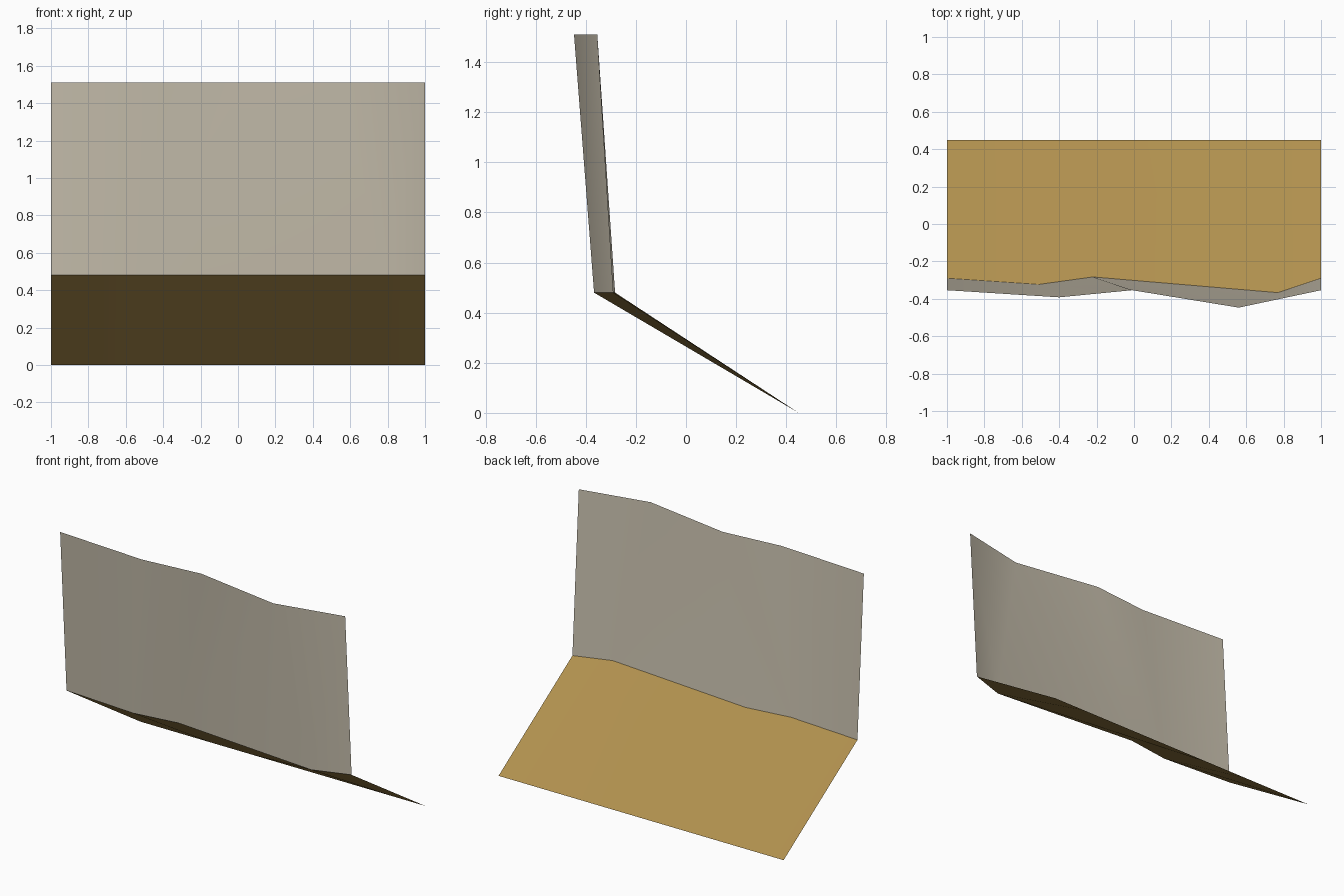
import bpy
import bmesh

if "Cube" in bpy.data.objects:
    bpy.data.objects.remove(bpy.data.objects["Cube"])


def material(name, rgb):
    m = bpy.data.materials.new(name)
    m.diffuse_color = (*rgb, 1.0)
    m.use_nodes = True
    m.node_tree.nodes["Principled BSDF"].inputs["Base Color"].default_value = m.diffuse_color
    return m


def ruled_sheet(name, lower, upper, mat):
    """Thin sheet spanning two lines of points."""
    bm = bmesh.new()
    a = [bm.verts.new(p) for p in lower]
    b = [bm.verts.new(p) for p in upper]
    for i in range(len(a) - 1):
        bm.faces.new((a[i], a[i + 1], b[i + 1], b[i]))
    mesh = bpy.data.meshes.new(name)
    bm.to_mesh(mesh)
    bm.free()
    mesh.materials.append(mat)
    ob = bpy.data.objects.new(name, mesh)
    bpy.context.collection.objects.link(ob)
    bpy.ops.object.select_all(action='DESELECT')
    ob.select_set(True)
    bpy.context.view_layer.objects.active = ob
    bpy.ops.object.shade_smooth_by_angle()
    return ob


gold = material("ochre", (0.434, 0.279, 0.076))
cream = material("warm_grey", (0.578, 0.527, 0.423))

# Plan lines (x, y) of the wavy fold and the wavy top edge
fold = [(-1, -0.29), (-0.51, -0.323), (-0.22, -0.283), (0.77, -0.367), (1, -0.29)]
crest = [(-1, -0.354), (-0.4, -0.392), (-0.01, -0.354), (0.56, -0.447), (1, -0.354)]
FOLD_Z, TOP_Z, BACK_Y = 0.48, 1.51, 0.45

fold_line = [(x, y, FOLD_Z) for x, y in fold]
top_line = [(x, y, TOP_Z) for x, y in crest]
ground_line = [(x, BACK_Y, 0) for x, _ in fold]

# Upright wavy panel
ruled_sheet("upright_panel", fold_line, top_line, cream)

# Sloping sheet running down to the straight rear edge
ruled_sheet("sloping_sheet", fold_line[::-1], ground_line[::-1], gold).data.flip_normals()
bpy.data.objects["sloping_sheet"].data.flip_normals()
for poly in bpy.data.objects["sloping_sheet"].data.polygons:
    if poly.normal.z < 0:
        poly.flip()
